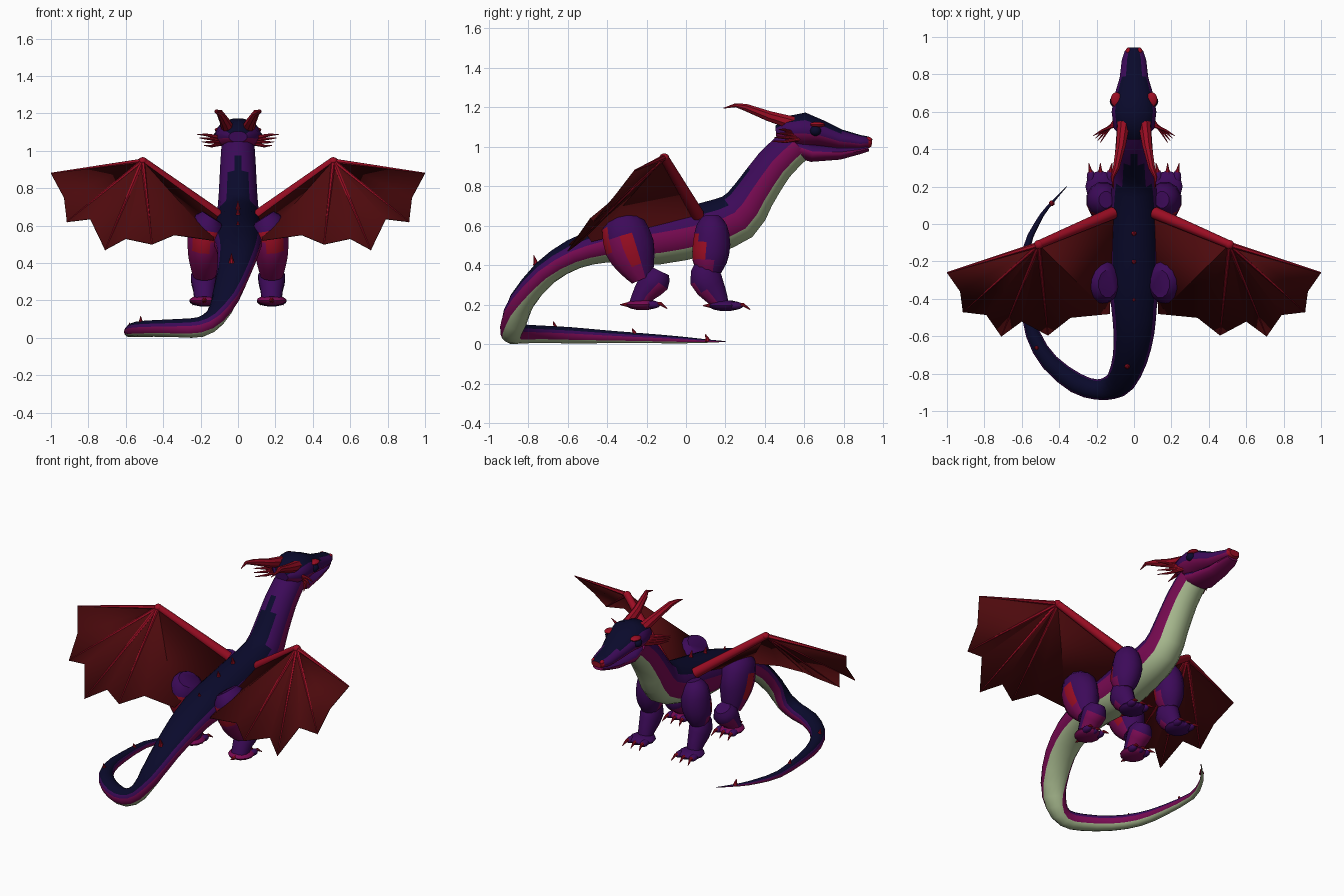
import bpy, bmesh, math
from mathutils import Vector, Matrix

if "Cube" in bpy.data.objects:
    bpy.data.objects.remove(bpy.data.objects["Cube"])

COLOURS = {
    "navy": (0.003, 0.003, 0.025), "purple": (0.046, 0.003, 0.10),
    "magenta": (0.19, 0.003, 0.085), "crimson": (0.33, 0.004, 0.017),
    "dark_red": (0.075, 0.003, 0.004), "pale_green": (0.40, 0.50, 0.28),
}
NAMES = list(COLOURS)
MATS = []
for n, c in COLOURS.items():
    m = bpy.data.materials.new(n)
    m.diffuse_color = (*c, 1)
    m.use_nodes = True
    m.node_tree.nodes["Principled BSDF"].inputs["Base Color"].default_value = m.diffuse_color
    MATS.append(m)


def finish(name, bm, smooth=40):
    bmesh.ops.recalc_face_normals(bm, faces=bm.faces)
    me = bpy.data.meshes.new(name)
    bm.to_mesh(me)
    bm.free()
    for m in MATS:
        me.materials.append(m)
    ob = bpy.data.objects.new(name, me)
    bpy.context.collection.objects.link(ob)
    bpy.ops.object.select_all(action='DESELECT')
    ob.select_set(True)
    bpy.context.view_layer.objects.active = ob
    bpy.ops.object.shade_smooth_by_angle(angle=math.radians(smooth))
    return ob


def refine(rings):
    """Insert a smooth midpoint between neighbouring rings."""
    out = []
    for i in range(len(rings) - 1):
        p0, p1, p2, p3 = (rings[min(max(j, 0), len(rings) - 1)] for j in range(i - 1, i + 3))
        out += [p1, tuple((9 * (b + c) - a - d) / 16 for a, b, c, d in zip(p0, p1, p2, p3))]
    return out + [rings[-1]]


def loft(name, rings, rule, segs=16, side=None, place_rule=None):
    """Skin rings (x, y, z, half width, half height); rule(angle from top, ring) names a colour."""
    bm = bmesh.new()
    pts = [Vector(r[:3]) for r in rings]
    loops = []
    for i, r in enumerate(rings):
        t = (pts[min(i + 1, len(pts) - 1)] - pts[max(i - 1, 0)]).normalized()
        s = Vector(side) if side else t.cross(Vector((0, 0, 1)))
        s = (s - t * s.dot(t)).normalized()
        u = s.cross(t)
        ring = []
        for k in range(segs):
            a = 2 * math.pi * (k - 0.5) / segs
            ring.append(bm.verts.new(pts[i] + s * math.sin(a) * r[3] + u * math.cos(a) * r[4]))
        loops.append(ring)
    for i in range(len(loops) - 1):
        for k in range(segs):
            j = (k + 1) % segs
            f = bm.faces.new((loops[i][k], loops[i][j], loops[i + 1][j], loops[i + 1][k]))
            f.material_index = NAMES.index(rule(min(k, segs - k) * 360 / segs, i))
    for ring, i in ((loops[0], 0), (loops[-1], len(loops) - 2)):
        bm.faces.new(ring).material_index = NAMES.index(rule(90, i))
    if place_rule:
        bmesh.ops.recalc_face_normals(bm, faces=bm.faces)
        for f in bm.faces:
            f.material_index = NAMES.index(place_rule(f.calc_center_median(), f.normal))
    return finish(name, bm)


def plain(colour):
    return lambda a, i: colour


def spike(name, pts, r0, colour="crimson", r1=0.002, segs=8):
    """Tapered horn, bone or claw through a few points."""
    n = len(pts) - 1
    rs = [r0 + (r1 - r0) * i / n for i in range(n + 1)]
    return loft(name, [(*p, r, r) for p, r in zip(pts, rs)], plain(colour), segs)


def ball(name, at, size, colour):
    bm = bmesh.new()
    bmesh.ops.create_uvsphere(bm, u_segments=12, v_segments=8, radius=1,
                              matrix=Matrix.Translation(at) @ Matrix.Diagonal((*size, 1)))
    for f in bm.faces:
        f.material_index = NAMES.index(colour)
    return finish(name, bm)


# Neck, trunk and curling tail, banded from back to belly
def body_rule(a, i):
    if a < 50:
        navy = (-1, -1, 10, 30, 30, 30)[i] if i < 6 else 50
        return "navy" if a < navy else "purple"
    return "purple" if a < 75 else "magenta" if a < 120 else "pale_green"


loft("body", refine([
    (0, .56, 1.015, .09, .095), (0, .45, .91, .097, .1), (0, .345, .76, .105, .11),
    (0, .26, .645, .115, .13), (0, .10, .585, .13, .135), (0, -.15, .535, .135, .135),
    (0, -.32, .52, .135, .11), (0, -.43, .50, .125, .092), (0, -.57, .455, .112, .078),
    (-.02, -.715, .36, .095, .066), (-.065, -.83, .22, .08, .06), (-.12, -.872, .11, .066, .055),
    (-.2, -.885, .058, .055, .055), (-.31, -.85, .052, .056, .05), (-.45, -.74, .05, .048, .045),
    (-.54, -.59, .045, .04, .042), (-.575, -.4, .037, .031, .033), (-.58, -.15, .027, .021, .023),
    (-.52, .0, .02, .014, .016), (-.46, .09, .016, .009, .01), (-.36, .2, .013, .002, .002),
]), body_rule)

# Skull and lower jaw
loft("skull", [
    (0, .455, 1.075, .05, .03), (0, .51, 1.08, .11, .075), (0, .60, 1.085, .122, .09),
    (0, .68, 1.07, .108, .067), (0, .78, 1.037, .078, .052), (0, .88, 1.022, .066, .038),
    (0, .925, 1.022, .05, .03), (0, .942, 1.02, .036, .02),
], lambda a, i: "crimson" if i > 5 and a > 60 else "navy" if a < (50 if i < 4 else 30)
    else "purple" if a < 100 else "magenta", side=(1, 0, 0))
loft("lower_jaw", [
    (0, .54, 1.0, .08, .05), (0, .64, .967, .09, .045), (0, .78, .966, .068, .032),
    (0, .88, .982, .055, .02), (0, .925, .992, .038, .015),
], lambda a, i: "purple" if a < 70 else "magenta", side=(1, 0, 0))

# Small back and tail spikes
for x, y, z, h in ((0, -.05, .68, .05), (0, -.2, .645, .05), (0, -.4, .58, .045),
                   (-.035, -.76, .40, .05), (-.52, -.66, .07, .045),
                   (-.58, -.26, .045, .035), (-.44, .11, .015, .035)):
    spike("back_spike", [(x, y, z), (x, y - .004, z + h / 2), (x, y - .012, z + h)], .016)


# Leg colouring: warm patches low on the rear of each upper leg
def thigh_rule(mid_y, top_z):
    def rule(p, n):
        if p.y < mid_y and p.z < top_z:
            return "magenta" if n.z < -.25 or (abs(n.x) > .85 and p.y < mid_y - .06) else "crimson"
        return "magenta" if p.z < top_z - .1 and n.y < .3 else "purple"
    return rule


def shin_rule(p, n):
    return "magenta" if n.z < -.35 else "purple"


for s, label in ((-1, "left"), (1, "right")):
    # Horns, brows, eyes, nostrils and cheek frill
    spike(label + "_horn", [(s * .055, .54, 1.12), (s * .07, .42, 1.155), (s * .095, .30, 1.2),
                            (s * .115, .25, 1.21), (s * .11, .19, 1.195)], .036)
    ball(label + "_brow", (s * .095, .665, 1.112), (.03, .04, .014), "crimson")
    ball(label + "_eye", (s * .102, .655, 1.08), (.028, .03, .026), "navy")
    ball(label + "_nostril", (s * .03, .925, 1.035), (.014, .018, .014), "crimson")
    for k in range(4):
        z = 1.025 + k * .02
        spike(label + "_cheek_spike", [(s * .09, .57 - k * .012, 1.04 + k * .01),
                                       (s * (.14 + .01 * k), .50, z),
                                       (s * (.18 + .013 * k), .435 + .012 * k, z + .003)], .013)

    # Wing: arm, fingers and scalloped membrane
    shoulder, wrist = (s * .11, .06, .655), (s * .51, -.11, .945)
    tips = [(s * x, y, z) for x, y, z in
            ((1, -.26, .88), (.915, -.47, .62), (.71, -.60, .47), (.46, -.595, .50), (.13, -.48, .52))]
    dips = [(s * x, y, z) for x, y, z in
            ((.93, -.36, .75), (.79, -.485, .635), (.60, -.52, .53), (.34, -.50, .55))]
    spike(label + "_wing_arm", [shoulder, wrist], .033, r1=.022, segs=10)
    ball(label + "_wing_wrist", wrist, (.025, .025, .021), "crimson")
    for k in range(4):
        spike(label + "_wing_finger", [wrist, tips[k]], .015 if k == 0 else .012, r1=.003, segs=6)
    edge = [tips[0]]
    for d, t in zip(dips, tips[1:]):
        edge += [d, t]
    edge.append(shoulder)
    bm = bmesh.new()
    hub = bm.verts.new(wrist)
    rim = [bm.verts.new(p) for p in edge]
    for a, b in zip(rim, rim[1:]):
        bm.faces.new((hub, a, b)).material_index = NAMES.index("dark_red")
    wing = finish(label + "_wing_membrane", bm, 20)
    sol = wing.modifiers.new("thickness", 'SOLIDIFY')
    sol.thickness, sol.offset = .005, 0

    # Front leg and hind leg
    def limb(name, rings, rule):
        loft(label + name, refine([(s * r[0], *r[1:]) for r in rings]), plain("purple"), 12,
             side=(1, 0, 0), place_rule=rule)

    limb("_front_upper_leg", [(.15, .13, .645, .04, .045), (.16, .13, .60, .078, .08),
                              (.165, .13, .51, .09, .098), (.175, .12, .42, .08, .09),
                              (.18, .12, .36, .05, .06)], thigh_rule(.09, .54))
    limb("_front_shin", [(.18, .10, .40, .05, .06), (.18, .10, .33, .066, .085),
                         (.18, .15, .25, .052, .062), (.18, .18, .20, .045, .04)], shin_rule)
    limb("_hind_thigh", [(.14, -.32, .645, .06, .075), (.165, -.315, .595, .098, .115),
                         (.178, -.285, .49, .095, .13), (.18, -.25, .40, .08, .10),
                         (.18, -.22, .33, .06, .06)], thigh_rule(-.25, .57))
    limb("_hind_shin", [(.18, -.13, .37, .045, .05), (.18, -.155, .325, .075, .08),
                        (.18, -.21, .26, .062, .06), (.18, -.24, .20, .055, .05)], shin_rule)

    # Feet with toes and claws
    for part, y, z, colour in (("_front", .20, .195, "purple"), ("_hind", -.22, .2, "magenta")):
        ball(label + part + "_foot", (s * .18, y, z), (.08, .085, .028), colour)
        for k in (-1, 0, 1):
            x = .18 + k * .05
            ball(label + part + "_toe", (s * x, y + .05, z), (.023, .04, .02), "purple")
            spike(label + part + "_claw", [(s * x, y + .065, z), (s * (x + k * .005), y + .09, z + .005),
                                           (s * (x + k * .012), y + .125, z - .02)], .017)
        spike(label + part + "_rear_claw", [(s * .18, y - .06, z), (s * .18, y - .115, z)], .018)
